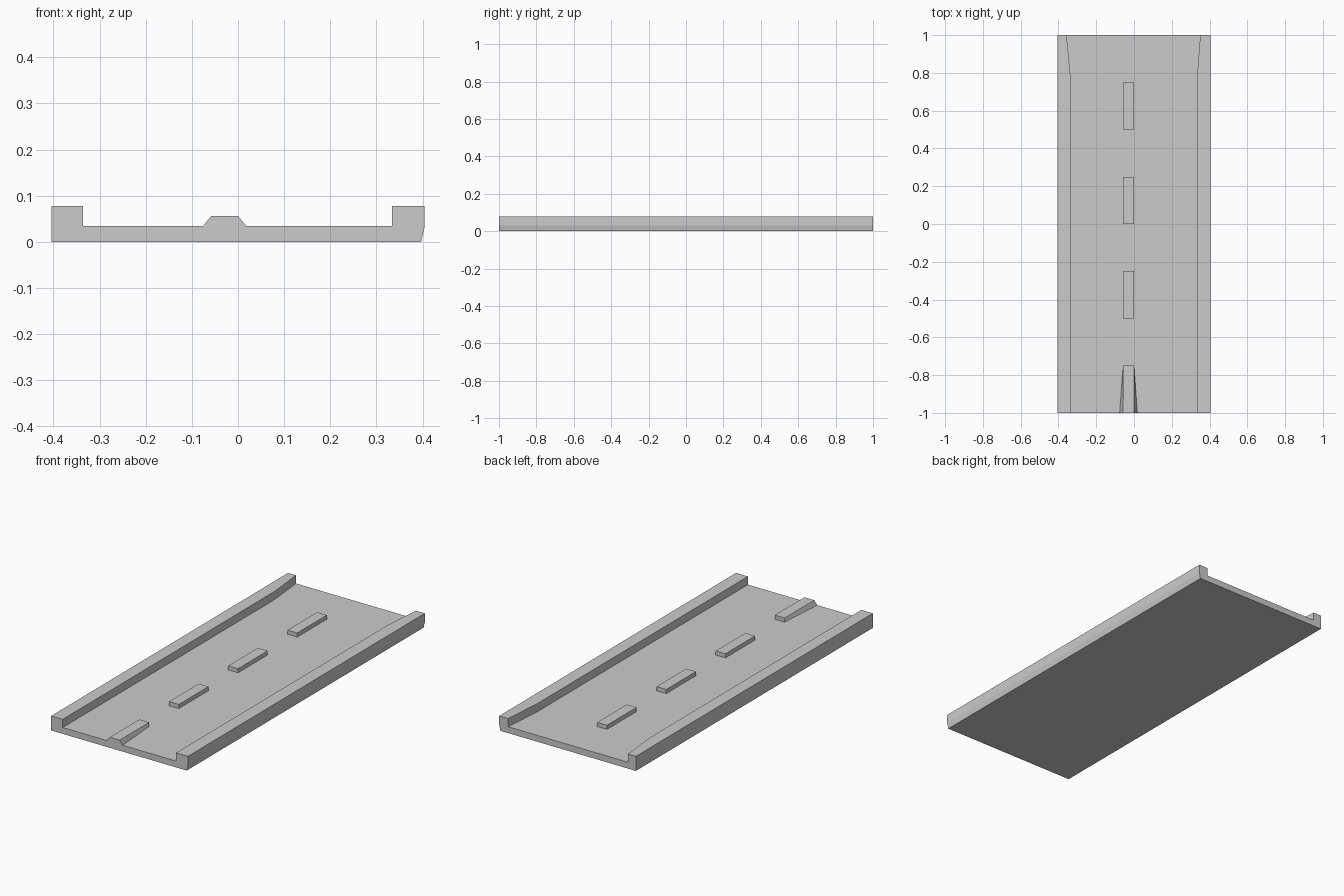
import bpy
import bmesh

if "Cube" in bpy.data.objects:
    bpy.data.objects.remove(bpy.data.objects["Cube"])

HALF_W = 0.404
DECK_Z, CURB_Z, DASH_Z = 0.034, 0.078, 0.056


def loft(name, stations):
    """Skin a closed solid through (y, [(x, z), ...]) cross-sections."""
    bm = bmesh.new()
    rings = [[bm.verts.new((x, y, z)) for x, z in pts] for y, pts in stations]
    for a, b in zip(rings, rings[1:]):
        for i in range(len(a)):
            j = (i + 1) % len(a)
            bm.faces.new((a[i], a[j], b[j], b[i]))
    bm.faces.new(rings[0])
    bm.faces.new(rings[-1])
    bmesh.ops.recalc_face_normals(bm, faces=bm.faces)
    mesh = bpy.data.meshes.new(name)
    bm.to_mesh(mesh)
    bm.free()
    obj = bpy.data.objects.new(name, mesh)
    bpy.context.collection.objects.link(obj)
    return obj


def road_profile(left, right):
    """Channel section; left and right are the inner curb edges."""
    return [(-HALF_W, 0), (0.397, 0), (HALF_W, 0.03), (HALF_W, CURB_Z),
            (right, CURB_Z), (right, DECK_Z), (left, DECK_Z), (-HALF_W, CURB_Z)
            ][:7] + [(left, CURB_Z), (-HALF_W, CURB_Z)]


def dash_profile(flare):
    return [(-0.058 - flare, DECK_Z), (flare, DECK_Z),
            (0, DASH_Z), (-0.058, DASH_Z)]


# Road deck with curbs that narrow toward the back end
loft("road_deck", [(-1, road_profile(-0.336, 0.334)),
                   (0.78, road_profile(-0.336, 0.334)),
                   (1, road_profile(-0.357, 0.351))])

# Raised lane dashes; the front one flares out at its base
for i in range(4):
    y = -1 + 0.5 * i
    loft(f"lane_dash_{i + 1}", [(y, dash_profile(0.018 if i == 0 else 0)),
                                (y + 0.25, dash_profile(0))])
